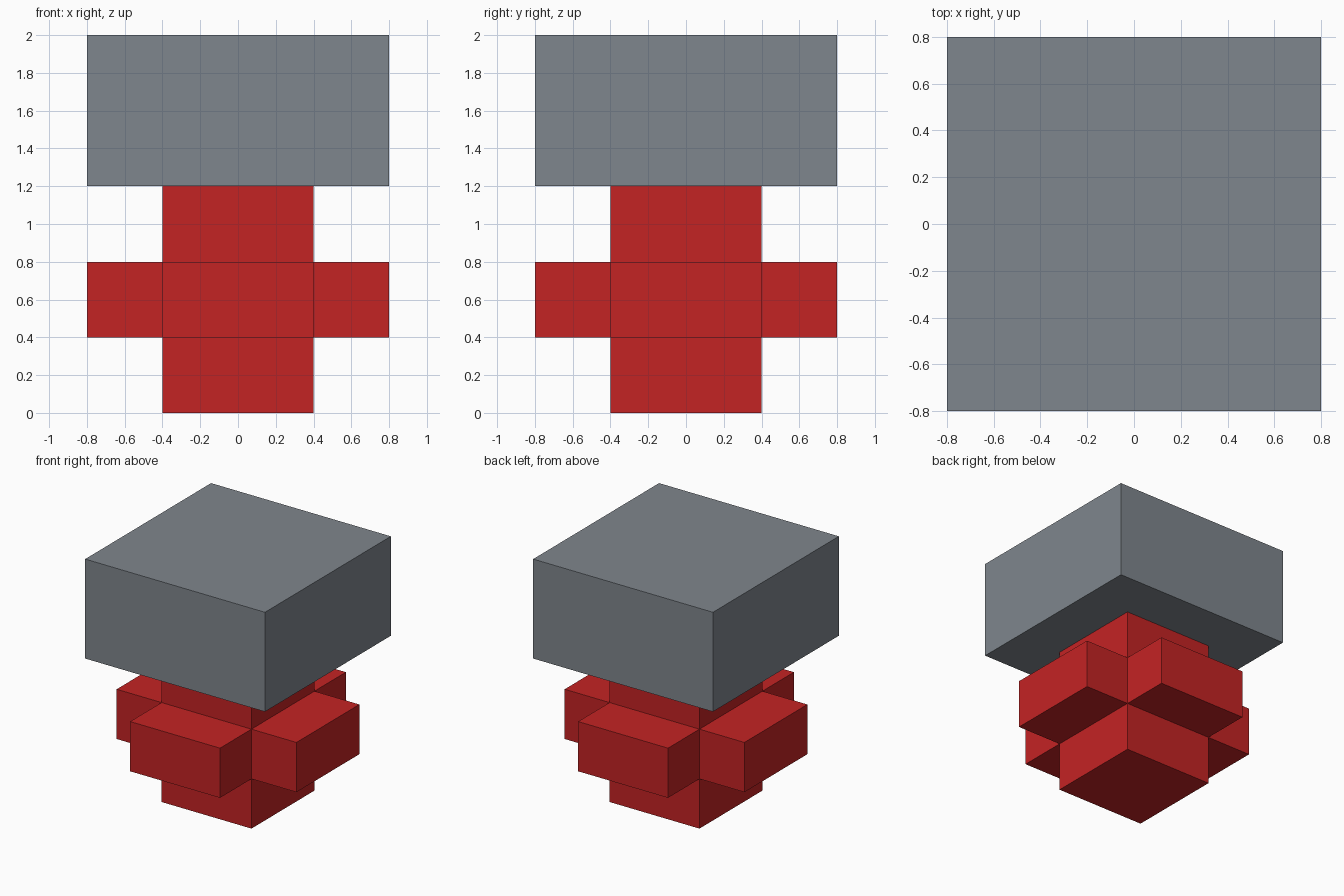
import bpy
import bmesh
from mathutils import Matrix, Vector

if "Cube" in bpy.data.objects:
    bpy.data.objects.remove(bpy.data.objects["Cube"], do_unlink=True)


def make_material(name, rgb):
    mat = bpy.data.materials.new(name)
    mat.use_nodes = True
    colour = (*rgb, 1.0)
    mat.diffuse_color = colour
    mat.node_tree.nodes["Principled BSDF"].inputs["Base Color"].default_value = colour
    return mat


def make_box(name, centre, size, mat):
    mesh = bpy.data.meshes.new(name)
    bm = bmesh.new()
    bmesh.ops.create_cube(bm, size=1.0, matrix=Matrix.Diagonal((*size, 1.0)))
    bm.to_mesh(mesh)
    bm.free()
    mesh.materials.append(mat)
    obj = bpy.data.objects.new(name, mesh)
    obj.location = Vector(centre)
    bpy.context.collection.objects.link(obj)
    return obj


red = make_material("red", (0.552, 0.0168, 0.0176))
grey = make_material("slate_grey", (0.212, 0.238, 0.266))

# Central column and the wide block resting on it
make_box("column", (0, 0, 0.6), (0.8, 0.8, 1.2), red)
make_box("top_block", (0, 0, 1.6), (1.6, 1.6, 0.8), grey)

# Four short arms, one on each side of the column
arms = {"left": (1, 0), "right": (-1, 0), "front": (0, -1), "back": (0, 1)}
for side, (dx, dy) in arms.items():
    size = (0.4 if dx else 0.8, 0.4 if dy else 0.8, 0.4)
    make_box(side + "_arm", (dx * 0.6, dy * 0.6, 0.6), size, red)
